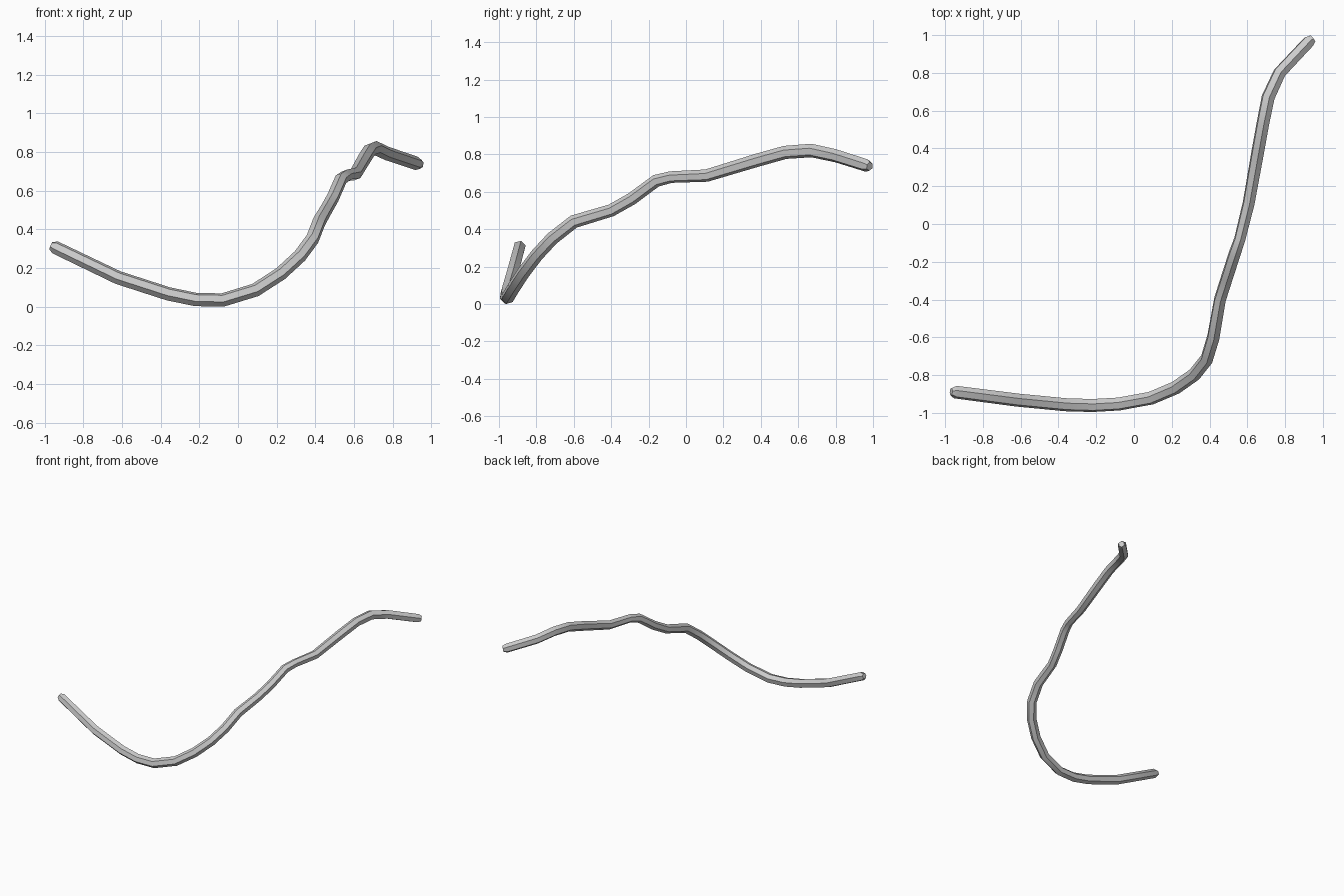
import bpy
import math

# Centre line of the bent stick: x, y, z, radius
path = [
    (-0.968, -0.888, 0.315, 0.020), (-0.945, -0.890, 0.306, 0.033),
    (-0.62, -0.932, 0.150, 0.034), (-0.36, -0.957, 0.066, 0.034),
    (-0.22, -0.961, 0.037, 0.034), (-0.08, -0.953, 0.034, 0.034),
    (0.09, -0.922, 0.086, 0.034), (0.22, -0.867, 0.170, 0.034),
    (0.32, -0.797, 0.262, 0.034), (0.385, -0.715, 0.350, 0.034),
    (0.42, -0.60, 0.440, 0.034), (0.455, -0.40, 0.500, 0.032),
    (0.49, -0.29, 0.562, 0.032), (0.532, -0.16, 0.658, 0.032),
    (0.56, -0.08, 0.678, 0.030), (0.607, 0.11, 0.686, 0.032),
    (0.655, 0.38, 0.768, 0.034), (0.682, 0.53, 0.810, 0.034),
    (0.71, 0.67, 0.820, 0.035), (0.77, 0.80, 0.792, 0.034),
    (0.925, 0.965, 0.740, 0.033), (0.945, 0.982, 0.735, 0.022),
]

# Six-sided tube swept along the centre line
curve = bpy.data.curves.new("bent_stick", "CURVE")
curve.dimensions = "3D"
curve.bevel_depth = 1.0
curve.bevel_resolution = 1
curve.use_fill_caps = True
spline = curve.splines.new("POLY")
spline.points.add(len(path) - 1)
for point, (x, y, z, r) in zip(spline.points, path):
    point.co = (x, y, z, 1)
    point.radius = r * 1.05
    point.tilt = math.radians(15)

stick = bpy.data.objects.new("bent_stick", curve)
bpy.context.collection.objects.link(stick)
bpy.context.view_layer.objects.active = stick
stick.select_set(True)
bpy.ops.object.convert(target="MESH")
stick = bpy.context.object
stick.name = "bent_stick"

# Rest the lowest edge on the ground
low = min(v.co.z for v in stick.data.vertices)
for v in stick.data.vertices:
    v.co.z -= low
bpy.ops.object.shade_smooth_by_angle(angle=math.radians(50))
